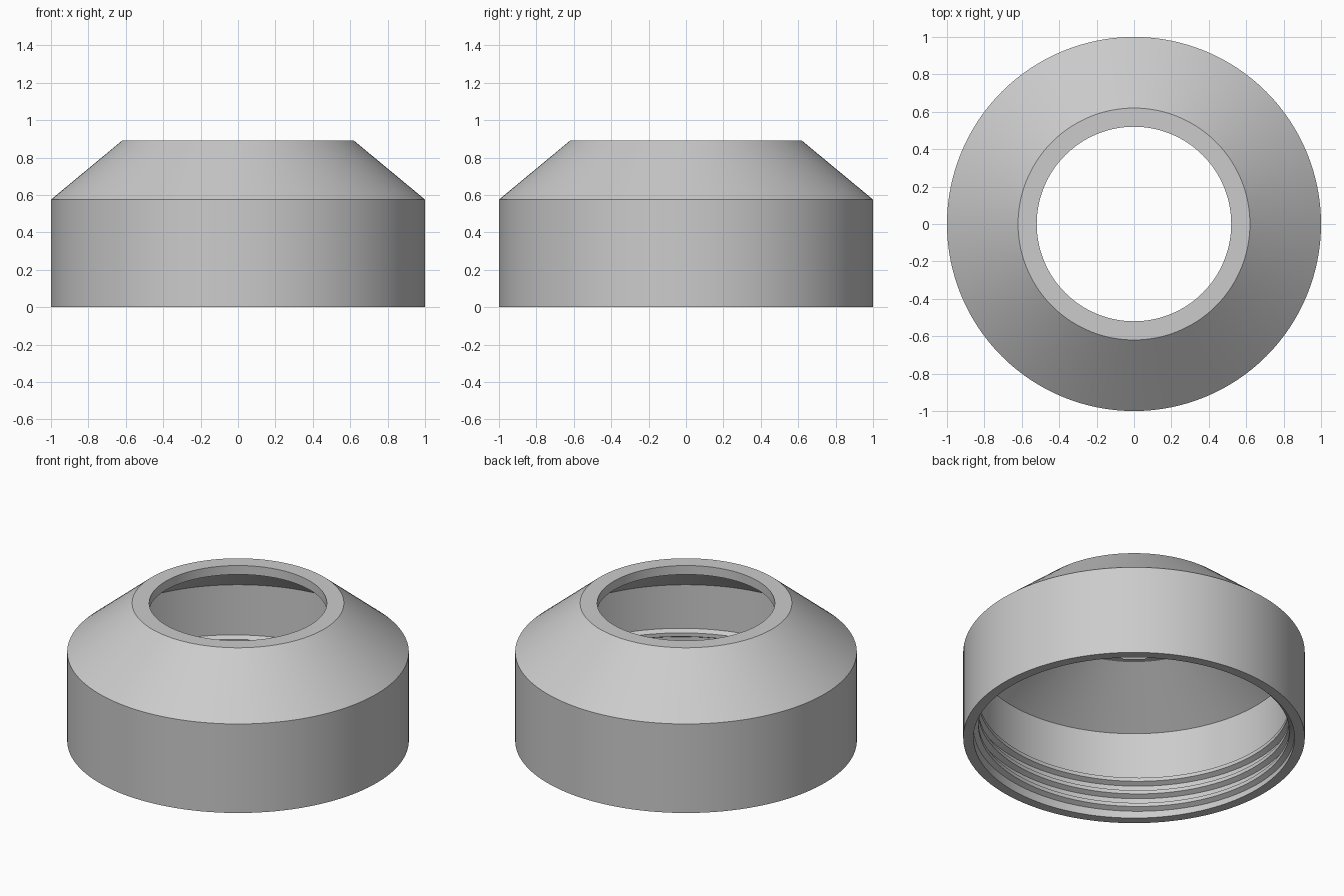
import bpy, bmesh, math

cube = bpy.data.objects.get("Cube")
if cube:
    bpy.data.objects.remove(cube, do_unlink=True)

SEGMENTS = 128

grey = bpy.data.materials.new("light grey")
grey.use_nodes = True
colour = (0.6, 0.6, 0.6, 1)
grey.diffuse_color = colour
grey.node_tree.nodes["Principled BSDF"].inputs["Base Color"].default_value = colour


def sweep(name, rings, closed):
    """Skin a list of (angle, [(radius, z), ...]) closed cross-sections."""
    bm = bmesh.new()
    loops = [[bm.verts.new((r * math.cos(a), r * math.sin(a), z)) for r, z in section]
             for a, section in rings]
    pairs = list(zip(loops, loops[1:]))
    if closed:
        pairs.append((loops[-1], loops[0]))
    for first, second in pairs:
        n = len(first)
        for i in range(n):
            j = (i + 1) % n
            bm.faces.new((first[i], second[i], second[j], first[j]))
    if not closed:
        bm.faces.new(loops[0])
        bm.faces.new(loops[-1])
    bmesh.ops.recalc_face_normals(bm, faces=bm.faces)
    mesh = bpy.data.meshes.new(name)
    bm.to_mesh(mesh)
    bm.free()
    mesh.materials.append(grey)
    obj = bpy.data.objects.new(name, mesh)
    bpy.context.collection.objects.link(obj)
    bpy.ops.object.select_all(action='DESELECT')
    obj.select_set(True)
    bpy.context.view_layer.objects.active = obj
    bpy.ops.object.shade_smooth_by_angle(angle=math.radians(25))
    return obj


# Hollow collar: straight skirt, conical shoulder and short bore
BORE, WALL = 0.52, 0.94
profile = [(1, 0), (1, 0.575), (0.62, 0.89), (BORE, 0.89), (BORE, 0.832),
           (0.555, 0.832), (WALL, 0.57), (WALL, 0)]
sweep("collar_body",
      [(math.tau * i / SEGMENTS, profile) for i in range(SEGMENTS)], True)

# Internal screw thread: a tapered-end helical ridge on the skirt wall
PITCH, TURNS, DEPTH, START = 0.085, 3, 0.03, 0.04
total = SEGMENTS * TURNS
rings = []
for i in range(total + 1):
    turn = i / SEGMENTS
    z = START + PITCH * turn
    fade = min(1, 0.05 + 20 * min(turn, TURNS - turn))
    crest = WALL - DEPTH * fade
    root = WALL + 0.005
    rings.append((math.tau * turn + math.pi / 2,
                  [(root, z - 0.03), (crest, z - 0.012), (crest, z + 0.012), (root, z + 0.03)]))
sweep("inner_thread", rings, False)
